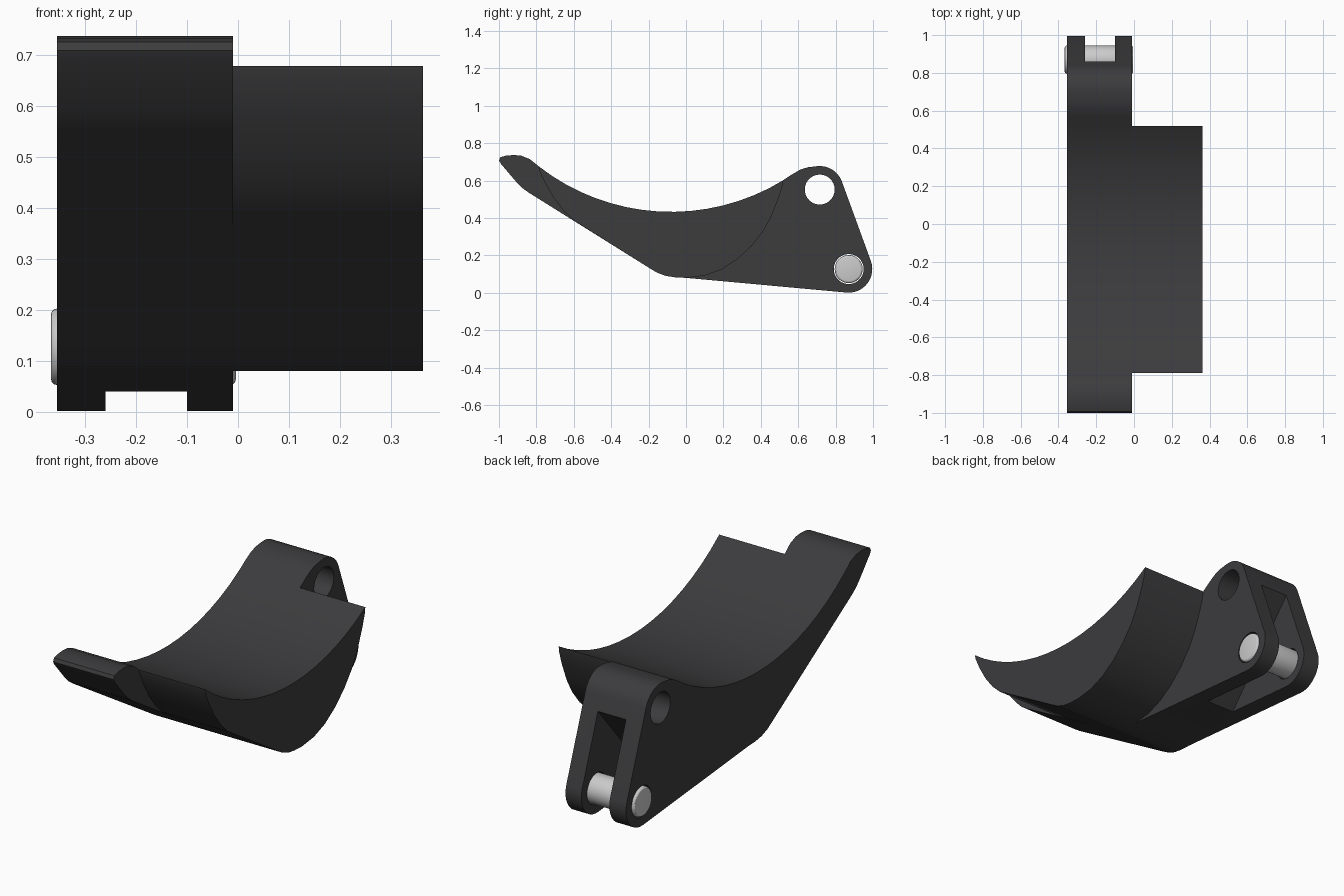
import bpy, bmesh
from math import sin, cos, radians, pi
from mathutils import Matrix

if "Cube" in bpy.data.objects:
    bpy.data.objects.remove(bpy.data.objects["Cube"])

PIN, HOLE = (0.87, 0.127), (0.715, 0.552)   # (y, z) of the two pivots


def arc(c, r, a0, a1, n):
    return [(c[0] + r * cos(radians(a0 + (a1 - a0) * i / n)),
             c[1] + r * sin(radians(a0 + (a1 - a0) * i / n))) for i in range(n + 1)]


def material(name, rgb):
    m = bpy.data.materials.new(name)
    m.diffuse_color = (*rgb, 1)
    m.use_nodes = True
    m.node_tree.nodes["Principled BSDF"].inputs["Base Color"].default_value = m.diffuse_color
    return m


def make_object(name, bm):
    bmesh.ops.recalc_face_normals(bm, faces=bm.faces)
    me = bpy.data.meshes.new(name)
    bm.to_mesh(me)
    bm.free()
    ob = bpy.data.objects.new(name, me)
    bpy.context.collection.objects.link(ob)
    return ob


def extrude(name, profile, x0, x1):
    """Extrude a (y, z) outline from x0 to x1."""
    bm = bmesh.new()
    face = bm.faces.new([bm.verts.new((x0, y, z)) for y, z in profile])
    out = bmesh.ops.extrude_face_region(bm, geom=[face])
    verts = [v for v in out["geom"] if isinstance(v, bmesh.types.BMVert)]
    bmesh.ops.translate(bm, verts=verts, vec=(x1 - x0, 0, 0))
    return make_object(name, bm)


def cylinder(name, c, r, x0, x1):
    bm = bmesh.new()
    m = Matrix.Translation(((x0 + x1) / 2, *c)) @ Matrix.Rotation(pi / 2, 4, 'Y')
    bmesh.ops.create_cone(bm, cap_ends=True, segments=40, radius1=r, radius2=r,
                          depth=x1 - x0, matrix=m)
    return make_object(name, bm)


def activate(ob):
    bpy.ops.object.select_all(action='DESELECT')
    ob.select_set(True)
    bpy.context.view_layer.objects.active = ob


def cut(ob, cutter):
    mod = ob.modifiers.new("cut", 'BOOLEAN')
    mod.operation, mod.solver, mod.object = 'DIFFERENCE', 'EXACT', cutter
    activate(ob)
    bpy.ops.object.modifier_apply(modifier=mod.name)
    bpy.data.objects.remove(cutter)


def finish(ob, mat):
    ob.data.materials.clear()
    ob.data.materials.append(mat)
    activate(ob)
    bpy.ops.object.shade_smooth_by_angle(angle=radians(30))


dark = material("dark_plastic", (0.045, 0.045, 0.048))
steel = material("steel", (0.65, 0.65, 0.66))

# shared concave thumb surface and rounded belly
saddle = arc((-0.08, 1.583), 1.15, 270 - 38.1, 270 + 31.4, 16)
belly = [(0.0, 0.08), (-0.06, 0.083), (-0.11, 0.091), (-0.155, 0.108), (-0.2, 0.135)]

# lever plate: tip, saddle, two rounded pivot corners, belly
tip = [(-0.84, 0.535), (-0.875, 0.56), (-0.905, 0.59), (-0.99, 0.69), (-1.0, 0.708),
       (-0.992, 0.725), (-0.965, 0.733), (-0.92, 0.737), (-0.88, 0.733), (-0.835, 0.715)]
plate = extrude("lever_plate",
                tip + saddle + [(0.565, 0.632), (0.61, 0.658), (0.65, 0.671)]
                + arc(HOLE, 0.126, 98, 20.3, 8) + arc(PIN, 0.126, 20.3, -95, 12) + belly,
                -0.355, -0.01)
cut(plate, cylinder("hole_cutter", HOLE, 0.08, -0.5, 0.2))
cut(plate, cylinder("pin_cutter", PIN, 0.08, -0.5, 0.2))
# fork slot with a sloping inner wall
cut(plate, extrude("slot_cutter", [(0.911, 0.58), (0.399, -0.02), (0.399, -0.2),
                                   (1.2, -0.2), (1.2, 0.58)], -0.26, -0.10))
finish(plate, dark)

# wide thumb pad beside the plate
pad = extrude("thumb_pad",
              saddle + [(0.515, 0.57), (0.495, 0.505), (0.455, 0.405), (0.41, 0.325),
                        (0.35, 0.25), (0.275, 0.18), (0.19, 0.125), (0.1, 0.092)]
              + belly + [(-0.6, 0.387), (-0.655, 0.44), (-0.71, 0.512), (-0.755, 0.59),
                         (-0.785, 0.655)],
              -0.01, 0.363)
finish(pad, dark)

# pivot pin with rounded ends
pin = cylinder("pivot_pin", PIN, 0.075, -0.367, -0.004)
bev = pin.modifiers.new("bevel", 'BEVEL')
bev.width, bev.segments, bev.limit_method, bev.angle_limit = 0.012, 3, 'ANGLE', radians(40)
activate(pin)
bpy.ops.object.modifier_apply(modifier=bev.name)
finish(pin, steel)
